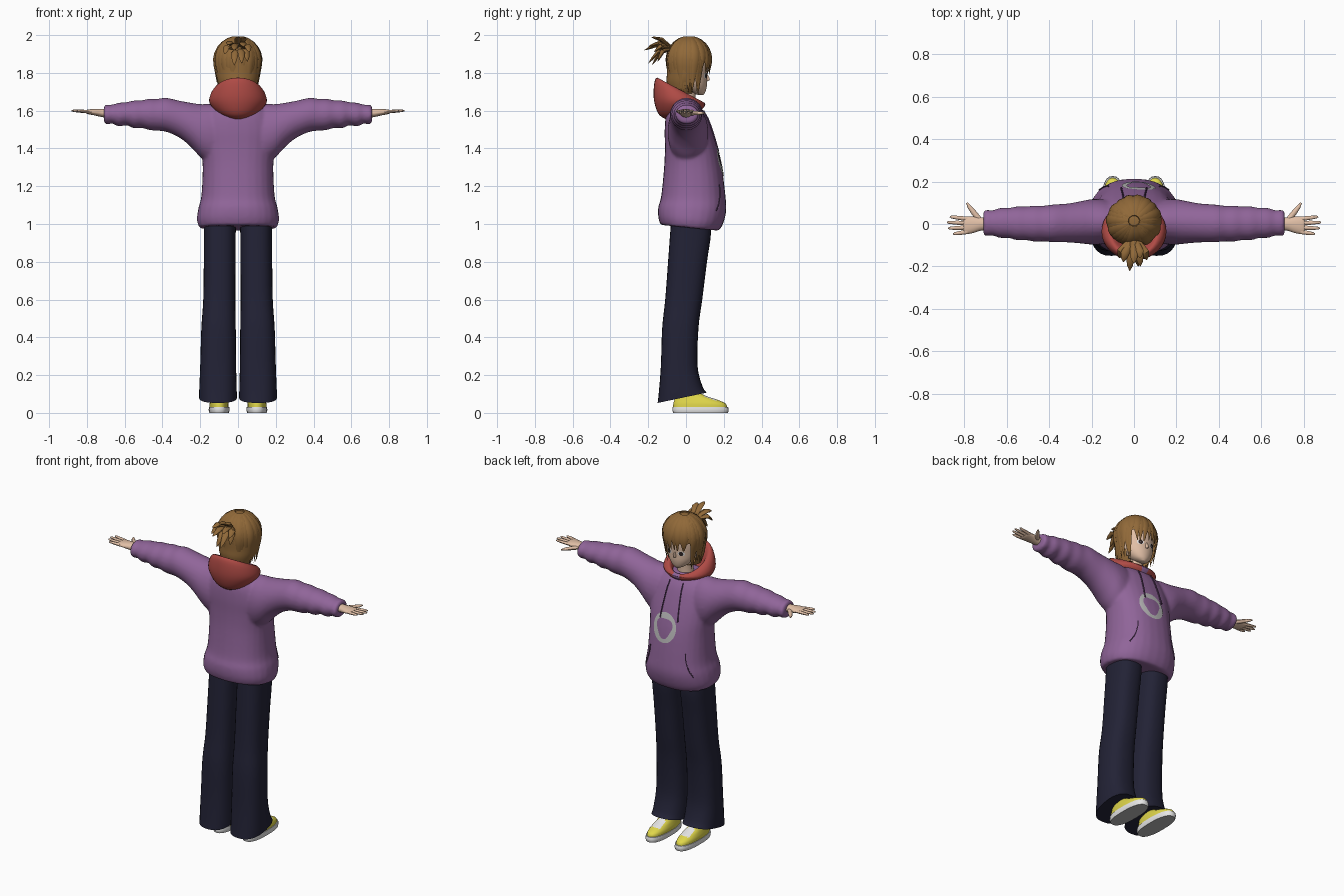
import bpy, bmesh, random
from math import sin, cos, pi, sqrt, copysign
from mathutils import Vector
from mathutils.bvhtree import BVHTree

random.seed(4)
cube = bpy.data.objects.get("Cube")
if cube:
    bpy.data.objects.remove(cube, do_unlink=True)


def material(name, r, g, b):
    m = bpy.data.materials.new(name)
    m.use_nodes = True
    m.diffuse_color = (r, g, b, 1)
    node = next(n for n in m.node_tree.nodes if n.type == 'BSDF_PRINCIPLED')
    node.inputs["Base Color"].default_value = (r, g, b, 1)
    node.inputs["Roughness"].default_value = 0.8
    return m


PURPLE = material("purple cloth", .28, .13, .32)
PLUM = material("dark plum cord", .09, .04, .11)
RED = material("red lining", .43, .07, .06)
HAIR = material("brown hair", .28, .14, .04)
NAVY = material("navy denim", .016, .016, .036)
SKIN = material("skin", .75, .52, .38)
YELLOW = material("yellow canvas", .75, .68, .07)
WHITE = material("white rubber", .8, .8, .8)
GREY = material("light grey print", .48, .48, .48)
DARK = material("dark iris", .03, .02, .02)


def bridge(bm, rings):
    """Skin a row of rings and cap both ends."""
    rows = [[bm.verts.new(p) for p in ring] for ring in rings]
    n = len(rows[0])
    for a, b in zip(rows, rows[1:]):
        for i in range(n):
            bm.faces.new((a[i], a[(i + 1) % n], b[(i + 1) % n], b[i]))
    bm.faces.new(rows[0][::-1])
    bm.faces.new(rows[-1])


def blend(secs, steps=4):
    """Catmull-Rom interpolation between cross-sections."""
    secs = [tuple(s) + (0,) * (6 - len(s)) for s in secs]
    out = []
    for i in range(len(secs) - 1):
        a, b, c, d = (secs[max(0, min(len(secs) - 1, i + k))] for k in (-1, 0, 1, 2))
        for j in range(steps):
            t = j / steps
            out.append([q + .5 * t * (r - p + t * (2 * p - 5 * q + 4 * r - s + t * (3 * (q - r) + s - p)))
                        for p, q, r, s in zip(a, b, c, d)])
    return out + [secs[-1]]


def loft(bm, secs, axis='z', n=28, power=2.0, side=1):
    """Sections are (position, centre 1, centre 2, radius 1, radius 2, tilt)."""
    rings = []
    for t, c1, c2, r1, r2, tilt in blend(secs):
        ring = []
        for k in range(n):
            u, v = (copysign(abs(f(2 * pi * k / n)) ** (2 / power), f(2 * pi * k / n)) for f in (cos, sin))
            u, v = r1 * u, r2 * v
            p = (c1 + u, c2 + v, t + tilt * v) if axis == 'z' else (t, c1 + u, c2 + v)
            ring.append((p[0] * side, p[1], p[2]))
        rings.append(ring)
    bridge(bm, rings)


def tube(bm, pts, widths, ref, flat=1.0, n=6):
    """Tapered strand along points; ref(p) gives the direction of its thin side."""
    pts = [Vector(p) for p in pts]
    rings = []
    for i, p in enumerate(pts):
        tan = pts[min(i + 1, len(pts) - 1)] - pts[max(i - 1, 0)]
        across = tan.cross(ref(p)).normalized()
        out = across.cross(tan).normalized()
        rings.append([p + widths[i] * (across * cos(2 * pi * k / n) + out * flat * sin(2 * pi * k / n))
                      for k in range(n)])
    bridge(bm, rings)


def finish(name, bm, mats, rule=None):
    bmesh.ops.recalc_face_normals(bm, faces=bm.faces)
    for f in bm.faces:
        f.smooth = True
        if rule:
            f.material_index = rule(f.calc_center_median(), f.normal)
    for e in bm.edges:
        e.smooth = e.calc_face_angle(0) < .9
    me = bpy.data.meshes.new(name)
    bm.to_mesh(me)
    bm.free()
    for m in mats:
        me.materials.append(m)
    ob = bpy.data.objects.new(name, me)
    bpy.context.scene.collection.objects.link(ob)
    return ob


up = lambda p: Vector((0, 0, 1))
fwd = lambda p: Vector((0, 1, 0))

# Sweater: body and both sleeves fused into one cloth surface
bm = bmesh.new()
loft(bm, [(.98, 0, .02, .205, .155, -.1), (1.02, 0, .025, .217, .172, -.1), (1.08, 0, .033, .211, .18, -.05),
          (1.15, 0, .039, .194, .17), (1.3, 0, .037, .187, .153), (1.4, 0, .028, .195, .14),
          (1.5, 0, .012, .2, .125), (1.58, 0, 0, .17, .105), (1.64, 0, -.01, .11, .07)], power=2.3)
sleeve = [(.06, .01, 1.46, .09, .16), (.14, .01, 1.475, .105, .16), (.2, .01, 1.495, .107, .14),
          (.25, .008, 1.525, .1, .117), (.31, .005, 1.555, .092, .098), (.38, .003, 1.578, .089, .09),
          (.43, .002, 1.578, .084, .084), (.47, .002, 1.58, .085, .083), (.51, .003, 1.582, .079, .073),
          (.55, .003, 1.58, .08, .074), (.59, .005, 1.584, .071, .061), (.63, .005, 1.579, .071, .063),
          (.665, .005, 1.582, .06, .05), (.685, .005, 1.58, .062, .052), (.71, .005, 1.58, .06, .049)]
loft(bm, [(-s[0],) + s[1:] for s in sleeve[::-1]] + sleeve, axis='x')
sweater = finish("sweater", bm, [PURPLE])
rm = sweater.modifiers.new("fuse", 'REMESH')
rm.mode, rm.voxel_size, rm.use_smooth_shade = 'VOXEL', .009, True
sm = sweater.modifiers.new("soften", 'SMOOTH')
sm.factor, sm.iterations = .5, 6

# Hood lying on the shoulders, with a cloth placket at the throat
bm = bmesh.new()
loft(bm, [(1.56, 0, -.03, .055, .075, .1), (1.6, 0, -.025, .118, .12, .15), (1.645, 0, -.035, .152, .135, -.1),
          (1.69, 0, -.033, .142, .135, -.4), (1.71, 0, -.03, .115, .122, -.53), (1.69, 0, -.025, .095, .1, -.5),
          (1.62, 0, -.01, .07, .07, -.2)], n=36)
finish("hood", bm, [RED, PURPLE], lambda c, n: int(c.y > 0 and abs(c.x) < .028))

# Trouser legs, shoes and hands, one per side
for side, tag in ((1, "left"), (-1, "right")):
    bm = bmesh.new()
    loft(bm, [(1.06, .095, .025, .085, .1), (.95, .096, .024, .084, .108), (.8, .097, .008, .084, .103),
              (.6, .099, -.012, .085, .098), (.45, .103, -.03, .091, .096), (.25, .105, -.036, .095, .097),
              (.13, .106, -.028, .099, .115, .1), (.08, .106, -.02, .1, .13, .21)], power=2.5, side=side)
    finish(tag + "_trouser_leg", bm, [NAVY])

    bm = bmesh.new()
    loft(bm, [(0, .1, .077, .052, .145), (.015, .1, .077, .055, .149), (.032, .1, .076, .054, .147)],
         power=2.5, side=side)
    finish(tag + "_shoe_sole", bm, [WHITE, GREY], lambda c, n: int(n.z < -.8))
    bm = bmesh.new()
    loft(bm, [(.03, .1, .075, .051, .143), (.05, .1, .071, .05, .138), (.07, .1, .052, .045, .113),
              (.09, .1, .025, .04, .08), (.12, .1, 0, .036, .05)], power=2.3, side=side)
    finish(tag + "_shoe_upper", bm, [YELLOW, WHITE],
           lambda c, n: int(.09 < c.y < .165 and c.z > .06 and abs(abs(c.x) - .1) < .028))

    bm = bmesh.new()
    loft(bm, [(.68, 0, 1.585, .03, .025), (.72, 0, 1.588, .031, .022), (.76, -.004, 1.592, .039, .017),
              (.795, -.007, 1.594, .041, .012), (.805, -.007, 1.594, .036, .007)], axis='x', n=16, side=side)
    for y0, y1, tip in ((.024, .034, .868), (.004, .008, .882), (-.017, -.02, .876), (-.037, -.047, .852)):
        path = [(side * (.785 + (tip - .785) * t), y0 + (y1 - y0) * t, 1.594 + .006 * t) for t in (0, .5, .9, 1)]
        tube(bm, path, [.0105, .0095, .007, .003], up, .85, 8)
    tube(bm, [(side * x, y, 1.587) for x, y in ((.725, .015), (.752, .05), (.775, .08), (.788, .1))],
         [.014, .013, .01, .004], up, .85, 8)
    finish(tag + "_hand", bm, [SKIN])

# Head, nose and neck
bm = bmesh.new()
loft(bm, [(1.683, 0, .078, .014, .014), (1.70, 0, .06, .046, .043), (1.735, 0, .038, .077, .073),
          (1.78, 0, .022, .094, .09), (1.85, 0, .015, .1, .1), (1.92, 0, .01, .09, .09), (1.96, 0, .01, .05, .05)])
head = finish("head", bm, [SKIN])
bm = bmesh.new()
loft(bm, [(1.755, 0, .1, .011, .012), (1.766, 0, .108, .009, .019), (1.8, 0, .1, .005, .01)], n=10)
finish("nose", bm, [SKIN])
bm = bmesh.new()
loft(bm, [(1.58, 0, 0, .055, .05), (1.66, 0, .005, .045, .045), (1.74, 0, .01, .046, .046)])
finish("neck", bm, [SKIN])

# Hair cap, open over the face
bm = bmesh.new()
loft(bm, [(1.69, 0, -.02, .08, .065), (1.75, 0, -.005, .105, .097), (1.8, 0, .007, .117, .108),
          (1.87, 0, .013, .122, .114), (1.93, 0, .013, .107, .1), (1.97, 0, .012, .068, .066),
          (1.988, 0, .01, .02, .02)], n=36)
hole = [f for f in bm.faces if f.calc_center_median().z < 1.85 and f.calc_center_median().y > .035]
bmesh.ops.delete(bm, geom=hole, context='FACES')
finish("hair_cap", bm, [HAIR])

# Layered locks falling from the crown: longest beside the face
bm = bmesh.new()
outward = lambda p: Vector((p.x, p.y - .015, max(0, p.z - 1.86)))
LOCKS = 44
for i in range(LOCKS):
    ang = 2 * pi * i / LOCKS + random.uniform(-.05, .05)
    front = sin(ang)
    tip = 1.8 if front > .6 else 1.7 if front > .3 else 1.715
    tip += random.uniform(-.02, .025)
    puff = random.uniform(.98, 1.05)
    pts, widths = [], []
    for k in range(10):
        t = k / 9
        z = 1.99 - (1.99 - tip) * t ** 1.5
        h = (z - 1.86) / .133
        r = sqrt(max(0, 1 - h * h)) if h > 0 else 1 + .16 * h
        a = ang + .12 * t * t * sin(i * 2.3)
        pts.append((.123 * puff * r * cos(a), .015 + .115 * puff * r * sin(a), z))
        widths.append(.022 * (.3 + .7 * sin(pi * min(1, t * .8 + .1))) * (1 - t ** 5) + .0008)
    tube(bm, pts, widths, outward, .3)
finish("hair_locks", bm, [HAIR])

# Short spiky ponytail
bm = bmesh.new()
for x, y, z in ((0, -.185, 1.99), (.03, -.16, 1.985), (-.02, -.222, 1.92), (.03, -.2, 1.94), (-.05, -.18, 1.95),
                (.06, -.17, 1.91), (-.07, -.16, 1.9), (.02, -.2, 1.85), (-.02, -.18, 1.84), (.05, -.15, 1.86)):
    root, end = Vector((x * .15, -.075, 1.93)), Vector((x, y, z))
    mid = root.lerp(end, .5) + Vector((x * .3, -.012, .02))
    tube(bm, [root, root.lerp(mid, .6), mid, mid.lerp(end, .6), end], [.014, .018, .02, .013, .001], up, .55)
tube(bm, [(0, -.08, 1.93), (0, -.105, 1.934), (0, -.125, 1.936)], [.02, .026, .018], up, 1, 10)
finish("ponytail", bm, [HAIR])

# Flat details laid onto the surfaces behind them
graph = bpy.context.evaluated_depsgraph_get()


def projector(ob, lift):
    tree = BVHTree.FromObject(ob, graph)

    def project(x, z):
        hit = tree.ray_cast(Vector((x, 1, z)), Vector((0, -1, 0)))[0]
        return Vector((x, (hit.y if hit else .05) + lift, z))
    return project


def patch(name, project, cx, cz, inner, outer, mat, stretch=1.0, wobble=0.0, n=40):
    bm = bmesh.new()
    rows = []
    for j in range(5):
        row = []
        for k in range(n):
            a = 2 * pi * k / n
            r = inner * (1 + wobble * sin(3 * a)) + (outer - inner * (1 + wobble * sin(3 * a))) * j / 4
            row.append(bm.verts.new(project(cx + r * cos(a), cz + stretch * r * sin(a))))
        rows.append(row)
    for a, b in zip(rows, rows[1:]):
        for k in range(n):
            bm.faces.new((a[k], b[k], b[(k + 1) % n], a[(k + 1) % n]))
    finish(name, bm, [mat])


on_cloth = projector(sweater, .004)
patch("chest_ring", on_cloth, .022, 1.34, .053, .08, GREY, 1.1, .12)
for side, tag in ((1, "left"), (-1, "right")):
    patch(tag + "_eye_white", projector(head, .002), side * .04, 1.785, .001, .019, WHITE, .75, n=16)
    patch(tag + "_iris", projector(head, .004), side * .04, 1.785, .001, .012, DARK, 1.15, n=16)
    bm = bmesh.new()
    cord = [on_cloth(side * (.045 + .015 * t), 1.6 - .21 * t) for t in (0, .2, .4, .6, .8, 1)]
    tube(bm, cord, [.004] * 5 + [.005], fwd)
    finish(tag + "_drawstring", bm, [PLUM])
    bm = bmesh.new()
    seam = [on_cloth(side * (.12 + .045 * t * t), 1.21 - .14 * t) for t in (0, .25, .5, .75, 1)]
    tube(bm, seam, [.003] * 5, fwd)
    finish(tag + "_pocket_seam", bm, [PLUM])
